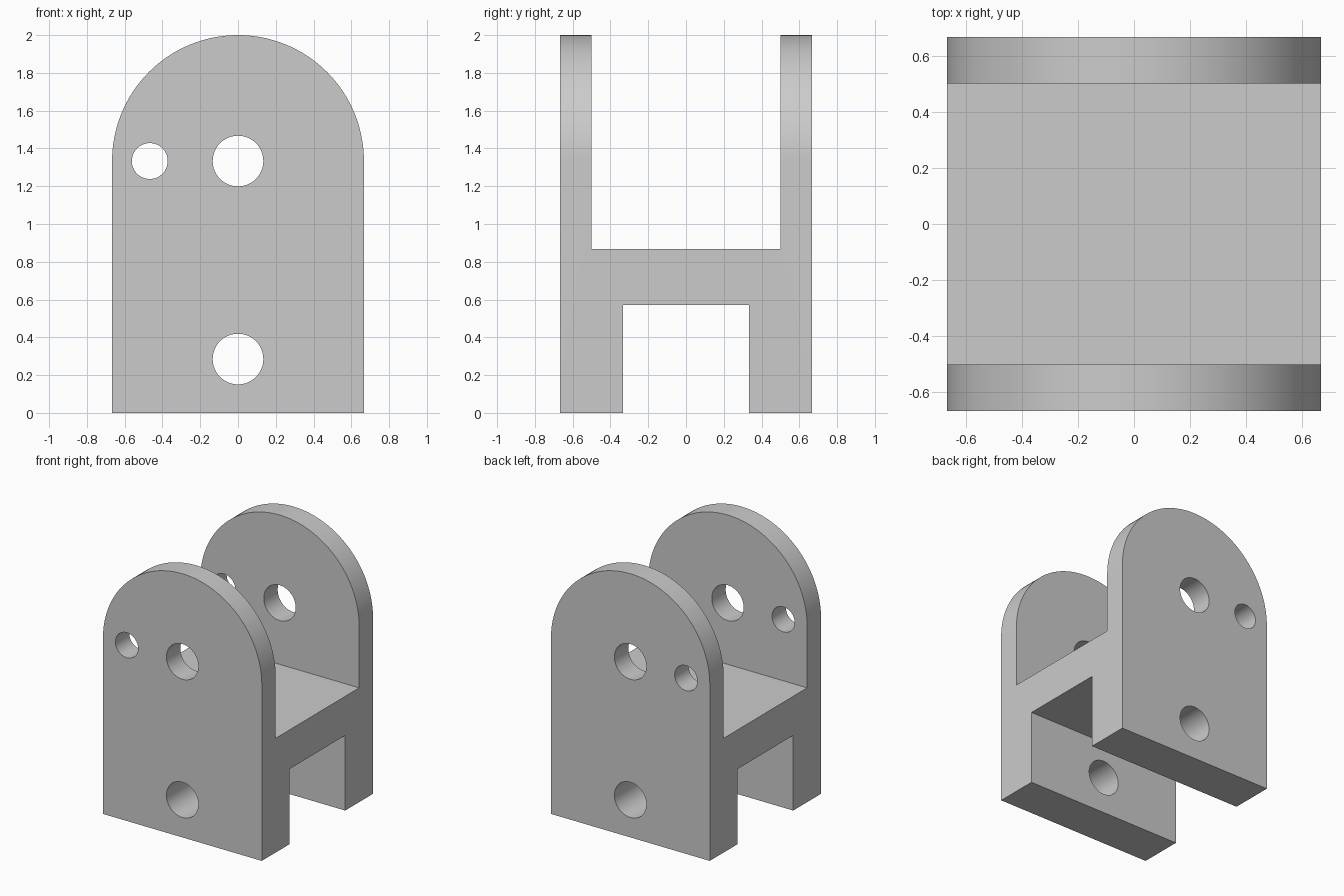
import bpy, bmesh, math
from mathutils import Matrix

if "Cube" in bpy.data.objects:
    bpy.data.objects.remove(bpy.data.objects["Cube"])

R = 2 / 3          # half width, arch radius and half depth
ARCH_Z = 4 / 3     # centre height of the arch

grey = bpy.data.materials.new("plain grey")
grey.diffuse_color = (0.6, 0.6, 0.6, 1)
grey.use_nodes = True
grey.node_tree.nodes["Principled BSDF"].inputs["Base Color"].default_value = grey.diffuse_color


def prism(name, points, depth):
    """Extrude an x-z outline symmetrically along y."""
    bm = bmesh.new()
    face = bm.faces.new([bm.verts.new((x, -depth, z)) for x, z in points])
    out = bmesh.ops.extrude_face_region(bm, geom=[face])
    verts = [v for v in out["geom"] if isinstance(v, bmesh.types.BMVert)]
    bmesh.ops.translate(bm, verts=verts, vec=(0, 2 * depth, 0))
    bmesh.ops.recalc_face_normals(bm, faces=bm.faces)
    mesh = bpy.data.meshes.new(name)
    bm.to_mesh(mesh)
    bm.free()
    mesh.materials.append(grey)
    obj = bpy.data.objects.new(name, mesh)
    bpy.context.collection.objects.link(obj)
    return obj


def arc(cx, cz, r, start, end, steps):
    return [(cx + r * math.cos(start + (end - start) * i / steps),
             cz + r * math.sin(start + (end - start) * i / steps))
            for i in range(steps + 1)]


def box(half_y, z0, z1):
    return prism("slot_cutter", [(-1, z0), (1, z0), (1, z1), (-1, z1)], half_y)


def hole(x, z, r):
    return prism("hole_cutter", arc(x, z, r, 0, 2 * math.pi, 64)[:-1], 1)


# Arched block
bracket = prism("clevis_bracket",
                [(-R, 0), (R, 0)] + arc(0, ARCH_Z, R, 0, math.pi, 64), R)

# Upper and lower slots, two pivot holes and the small side hole
cutters = [box(0.5, 0.867, 2.2), box(1 / 3, -0.2, 0.57),
           hole(0, ARCH_Z, 0.134), hole(0, 0.285, 0.134),
           hole(-0.467, ARCH_Z, 0.095)]

bpy.context.view_layer.objects.active = bracket
for cutter in cutters:
    mod = bracket.modifiers.new("cut", "BOOLEAN")
    mod.operation = "DIFFERENCE"
    mod.solver = "EXACT"
    mod.object = cutter
    bpy.ops.object.modifier_apply(modifier=mod.name)
    bpy.data.objects.remove(cutter)

# Smooth the arch and bores, keep the edges crisp
bpy.ops.object.select_all(action="DESELECT")
bracket.select_set(True)
bpy.ops.object.shade_smooth_by_angle(angle=math.radians(30))
